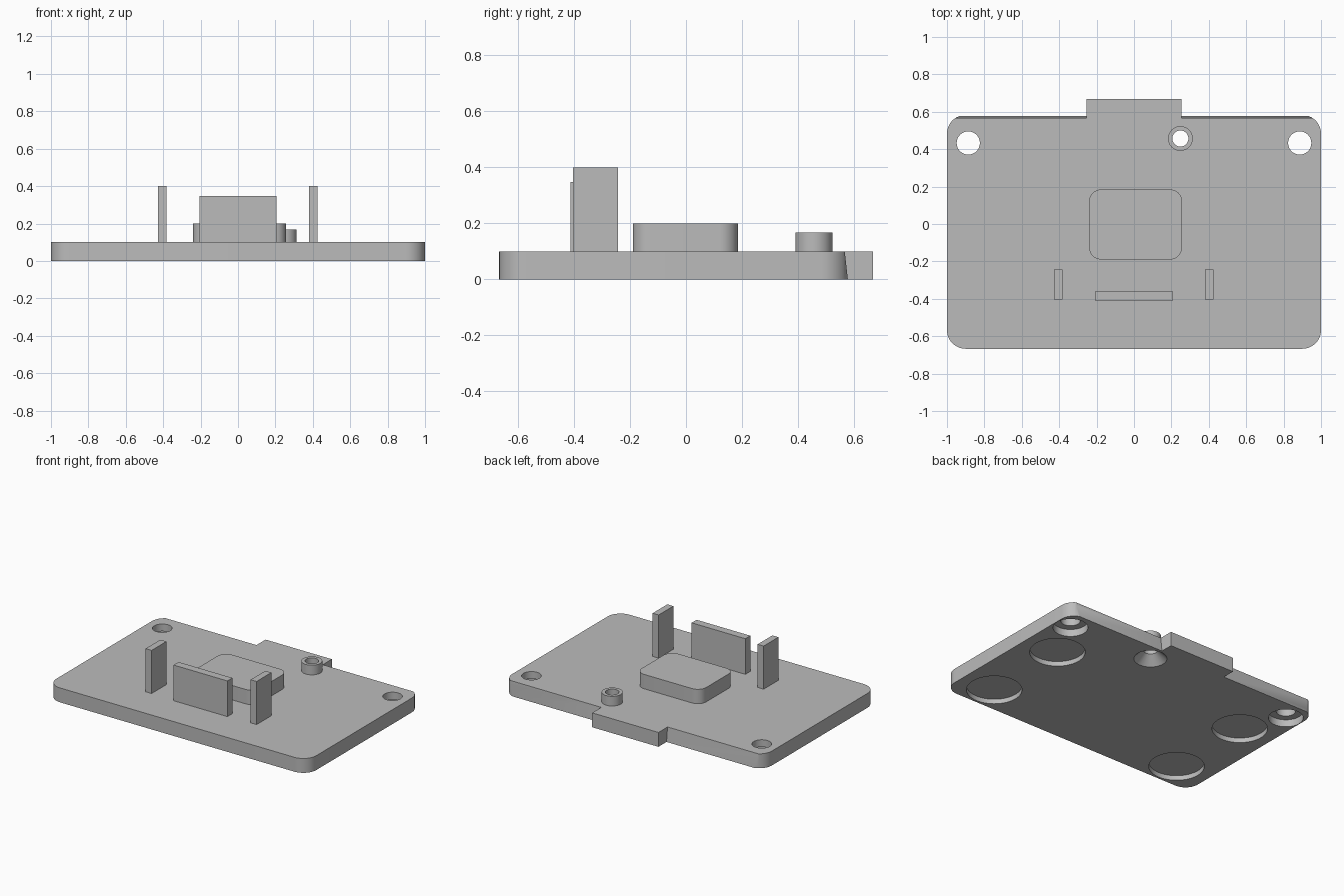
import bpy, bmesh, math
from mathutils import Vector

cube = bpy.data.objects.get("Cube")
if cube:
    bpy.data.objects.remove(cube, do_unlink=True)

grey = bpy.data.materials.new("plain grey")
grey.use_nodes = True
color = (0.5, 0.5, 0.5, 1)
grey.diffuse_color = color
grey.node_tree.nodes["Principled BSDF"].inputs["Base Color"].default_value = color

TOP = 0.1    # top of the base plate
SINK = 0.02  # how far raised parts are embedded in the plate


def finish(name, bm):
    bmesh.ops.recalc_face_normals(bm, faces=bm.faces)
    mesh = bpy.data.meshes.new(name)
    bm.to_mesh(mesh)
    bm.free()
    mesh.materials.append(grey)
    ob = bpy.data.objects.new(name, mesh)
    bpy.context.collection.objects.link(ob)
    return ob


def block(name, x0, x1, y0, y1, z0, z1, radius=0, back_cut=None):
    """Upright block with rounded corners and an optional sloping back."""
    bm = bmesh.new()
    bmesh.ops.create_cube(bm, size=1)
    for v in bm.verts:
        v.co = (x1 if v.co.x > 0 else x0, y1 if v.co.y > 0 else y0, z1 if v.co.z > 0 else z0)
    if radius:
        upright = [e for e in bm.edges if abs(e.verts[0].co.z - e.verts[1].co.z) > 1e-4]
        bmesh.ops.bevel(bm, geom=upright, offset=radius, segments=12, profile=0.5, affect='EDGES')
    if back_cut:
        y_low, y_high = back_cut
        normal = Vector((0, z1 - z0, y_low - y_high))
        bmesh.ops.bisect_plane(bm, geom=bm.verts[:] + bm.edges[:] + bm.faces[:],
                               plane_co=(0, y_low, z0), plane_no=normal, clear_outer=True)
        bmesh.ops.holes_fill(bm, edges=[e for e in bm.edges if e.is_boundary])
    return finish(name, bm)


def round_part(name, x, y, z0, z1, r0, r1=None):
    """Cylinder, or cone when the two radii differ."""
    bm = bmesh.new()
    bmesh.ops.create_cone(bm, cap_ends=True, segments=64, radius1=r0,
                          radius2=r0 if r1 is None else r1, depth=z1 - z0)
    bmesh.ops.translate(bm, verts=bm.verts, vec=(x, y, (z0 + z1) / 2))
    return finish(name, bm)


def combine(target, tool, operation):
    mod = target.modifiers.new("combine", 'BOOLEAN')
    mod.operation, mod.solver, mod.object = operation, 'EXACT', tool
    bpy.context.view_layer.objects.active = target
    bpy.ops.object.modifier_apply(modifier=mod.name)
    bpy.data.objects.remove(tool, do_unlink=True)


# Base plate with rear tab and screw boss
base = block("base_plate", -1, 1, -0.667, 0.583, 0, TOP, 0.1, (0.578, 0.567))
combine(base, block("tab", -0.255, 0.255, 0.45, 0.667, 0, TOP), 'UNION')
boss_x, boss_y = 0.248, 0.457
combine(base, round_part("boss", boss_x, boss_y, 0.05, 0.167, 0.066), 'UNION')

# Boss bore with countersink underneath
combine(base, round_part("bore", boss_x, boss_y, -0.1, 0.3, 0.043), 'DIFFERENCE')
combine(base, round_part("countersink", boss_x, boss_y, -0.02, 0.06, 0.125, 0.042), 'DIFFERENCE')

for side in (-1, 1):
    # Counterbored corner holes
    hole_x, hole_y = side * 0.886, 0.433
    combine(base, round_part("hole", hole_x, hole_y, -0.1, 0.3, 0.062), 'DIFFERENCE')
    combine(base, round_part("counterbore", hole_x, hole_y, -0.1, 0.05, 0.11), 'DIFFERENCE')
    # Round foot recesses underneath
    for y in (0.143, -0.477):
        combine(base, round_part("recess", side * 0.75, y, -0.1, 0.033, 0.175), 'DIFFERENCE')

# Raised parts on top
pad = block("raised_pad", -0.24, 0.257, -0.19, 0.185, TOP - SINK, 0.2, 0.065)
block("front_stop", -0.207, 0.207, -0.412, -0.357, TOP - SINK, 0.348)
for name, x in (("right_post", -0.405), ("left_post", 0.403)):
    block(name, x - 0.023, x + 0.023, -0.404, -0.242, TOP - SINK, 0.4)

# Smooth the rounded walls, keep the edges crisp
for ob in (base, pad):
    bpy.ops.object.select_all(action='DESELECT')
    ob.select_set(True)
    bpy.context.view_layer.objects.active = ob
    bpy.ops.object.shade_smooth_by_angle(angle=math.radians(30))
